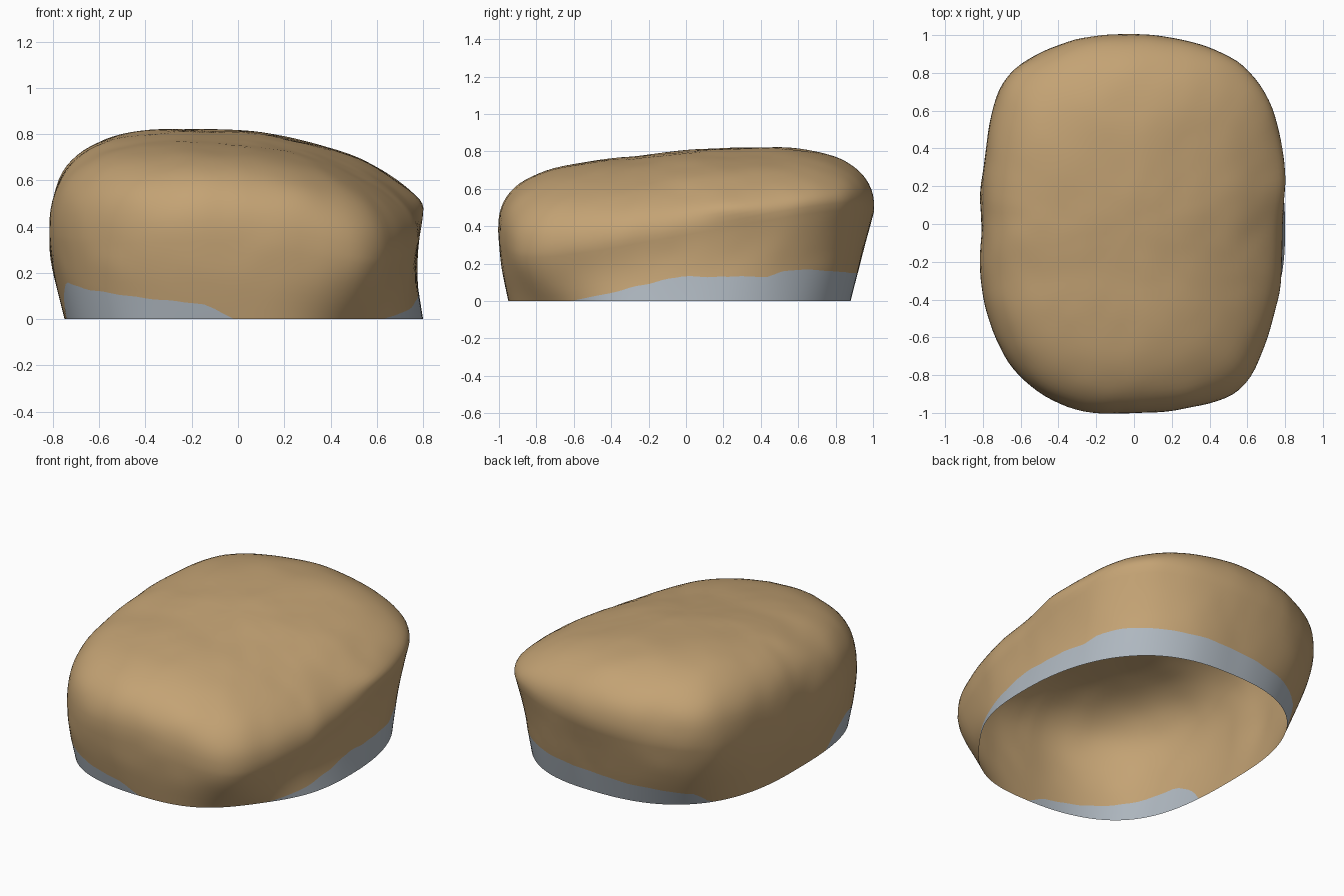
import bpy, bmesh
from math import sin, cos, atan2, radians, degrees, pi, hypot, exp
from mathutils import Vector, noise

cube = bpy.data.objects.get("Cube")
if cube:
    bpy.data.objects.remove(cube)

SEGMENTS, WALL_ROWS, TOP_ROWS = 144, 9, 26


def make_material(name, colour):
    mat = bpy.data.materials.new(name)
    mat.use_nodes = True
    mat.diffuse_color = (*colour, 1)
    bsdf = mat.node_tree.nodes["Principled BSDF"]
    bsdf.inputs["Base Color"].default_value = (*colour, 1)
    bsdf.inputs["Roughness"].default_value = 0.9
    return mat


def interpolate(points, x):
    """Piecewise linear lookup in sorted (x, value) pairs."""
    if x <= points[0][0]:
        return points[0][1]
    for (x0, v0), (x1, v1) in zip(points, points[1:]):
        if x <= x1:
            return v0 + (v1 - v0) * (x - x0) / (x1 - x0)
    return points[-1][1]


def smooth_lookup(points, x, width):
    steps = range(-4, 5)
    return sum(interpolate(points, x + width * k / 4) for k in steps) / len(steps)


def bell(x, centre, width):
    return exp(-((x - centre) / width) ** 2)


# Widest outline seen from above, counter-clockwise
OUTLINE = [(.785, 0), (.79, .2), (.775, .4), (.73, .63), (.62, .81), (.5, .89), (.2, .99),
           (-.05, 1), (-.4, .95), (-.57, .87), (-.68, .79), (-.73, .65), (-.785, .35),
           (-.8, 0), (-.785, -.4), (-.74, -.59), (-.63, -.79), (-.45, -.93), (-.3, -.985),
           (0, -1), (.15, -.99), (.4, -.95), (.6, -.86), (.66, -.72), (.73, -.5), (.775, -.2)]
polar = [(degrees(atan2(y, x)) % 360, hypot(x, y)) for x, y in OUTLINE]
polar = [(a + turn, r) for turn in (-360, 0, 360) for a, r in sorted(polar)]

# Height of the grey band around the rim, by angle
BAND = [(0, .13), (33, .13), (38, .16), (46, .17), (55, .16), (90, .14), (115, .11),
        (128, .08), (134, 0), (200, 0), (206, .1), (214, .16), (235, .11), (252, .08),
        (261, .06), (267, 0), (316, 0), (332, .04), (352, .11), (360, .13)]

# Height of the crown along the length, and its fall toward one side
CROWN = [(-1, .74), (-.7, .75), (-.4, .755), (0, .81), (.6, .84), (1, .83)]
SIDE_FALL = [(-.1, 0), (.2, .03), (.4, .075), (.6, .14), (.8, .21)]


def outline_point(angle):
    r = smooth_lookup(polar, angle, 6)
    a = radians(angle)
    return Vector((r * cos(a), r * sin(a), 0))


def rim_point(angle):
    """Rounded oblong opening, off centre, with one corner tucked in and one pulled out."""
    c, s = cos(radians(angle)), sin(radians(angle))
    power = 2.5 - .15 * c
    r = (abs(c / .775) ** power + abs(s / .915) ** power) ** (-1 / power)
    r *= 1 + .03 * bell(angle, 228, 20) - .06 * bell(angle, 312, 20)
    return Vector((.025 + r * c, -.035 + r * s, 0))


def shoulder(p):
    """Height of the widest line: drops toward the front on one side."""
    return .43 + .05 * p.y - .06 * abs(p.x) + .18 * max(0, p.x) * p.y


def roughen(p):
    """Gentle hand-shaped lumps, fading out at the rim, and a small side lip."""
    amount = .01 * min(1, p.z / .25)
    lump = noise.noise(p * 3.5) + .25 * noise.noise(p * 8)
    outward = Vector((p.x, p.y, p.z * .9)).normalized()
    lip = .015 * bell(p.y, .25, .18) * bell(p.z, .5, .05)
    return p + outward * amount * lump + Vector((lip if p.x > 0 else 0, 0, 0))


def wall_point(angle, z):
    low, high = rim_point(angle), outline_point(angle)
    c, s = cos(radians(angle)), sin(radians(angle))
    t = z / shoulder(high)
    bulge = max(0, -c, -s)
    p = low.lerp(high, t + (sin(t * pi / 2) - t) * bulge)
    p.x -= .02 * sin(pi * t) * max(0, c) ** 2
    p.z = z
    return roughen(p)


def crown_point(angle, scale):
    edge = outline_point(angle)
    p = edge * scale
    base = shoulder(edge)
    top = smooth_lookup(CROWN, p.y, .2) - smooth_lookup(SIDE_FALL, p.x, .15)
    p.z = base + (top - base) * (1 - scale ** 4.2) ** .4
    return roughen(p)


# Rows of points: rim, grey band edge, wall, then crown
angles = [360 * i / SEGMENTS for i in range(SEGMENTS)]
bands = []
for i, a in enumerate(angles):
    h = interpolate(BAND, a)
    bands.append(max(0, h + .006 * noise.noise(Vector((i * .37, 0, 0)))) if h > 0 else 0)

rows = [[wall_point(a, 0) for a in angles]]
for k in range(WALL_ROWS):
    row = []
    for a, h in zip(angles, bands):
        edge = shoulder(outline_point(a))
        row.append(wall_point(a, h + (edge - h) * k / WALL_ROWS))
    rows.append(row)
for k in range(TOP_ROWS):
    scale = cos(pi / 2 * k / TOP_ROWS)
    rows.append([crown_point(a, scale) for a in angles])

bm = bmesh.new()
rings = [[bm.verts.new(p) for p in row] for row in rows]
for level, (lower, upper) in enumerate(zip(rings, rings[1:])):
    for i in range(SEGMENTS):
        j = (i + 1) % SEGMENTS
        face = bm.faces.new((lower[i], lower[j], upper[j], upper[i]))
        face.material_index = 1 if level == 0 else 0
        face.smooth = True
peak = bm.verts.new(crown_point(0, 0))
for i in range(SEGMENTS):
    face = bm.faces.new((rings[-1][i], rings[-1][(i + 1) % SEGMENTS], peak))
    face.smooth = True
bmesh.ops.remove_doubles(bm, verts=bm.verts[:], dist=.0005)

mesh = bpy.data.meshes.new("loaf_shell")
bm.to_mesh(mesh)
bm.free()
mesh.materials.append(make_material("warm tan", (.55, .365, .175)))
mesh.materials.append(make_material("pale grey", (.43, .48, .53)))
shell = bpy.data.objects.new("loaf_shell", mesh)
bpy.context.collection.objects.link(shell)
